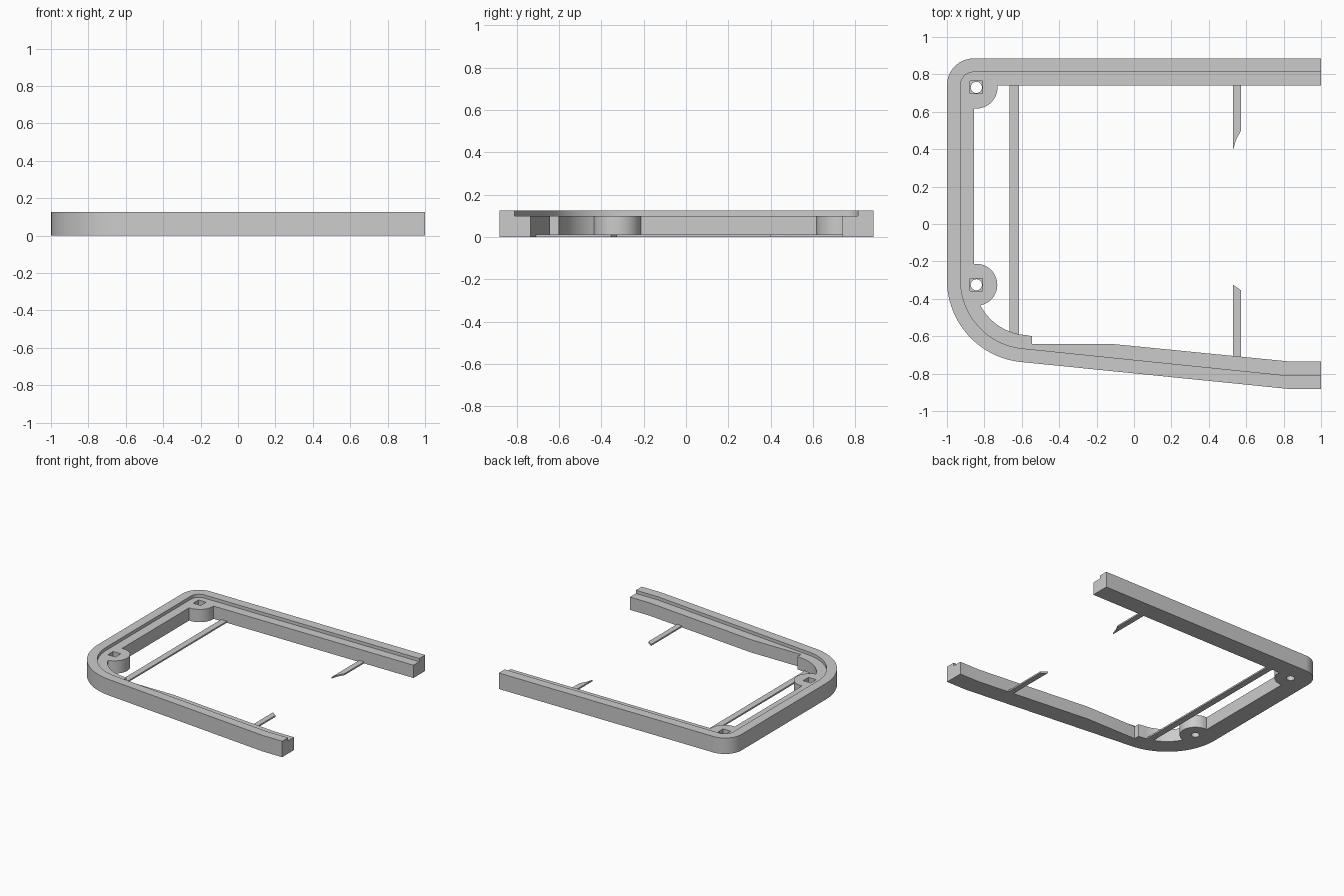
import bpy, bmesh
from math import cos, sin, radians

cube = bpy.data.objects.get("Cube")
if cube:
    bpy.data.objects.remove(cube, do_unlink=True)

HEIGHT, LEDGE, WEB = 0.125, 0.1, 0.012
LIP = 0.073
BOSSES = [(-0.843, 0.73), (-0.843, -0.325)]

grey = bpy.data.materials.new("plain grey")
grey.use_nodes = True
colour = (0.6, 0.6, 0.6, 1)
grey.diffuse_color = colour
grey.node_tree.nodes["Principled BSDF"].inputs["Base Color"].default_value = colour


def arc(cx, cy, r, start, end, steps=24):
    angles = [radians(start + (end - start) * i / steps) for i in range(steps + 1)]
    return [(cx + r * cos(a), cy + r * sin(a)) for a in angles]


def prism(name, outline, z0, z1):
    """Extrude a flat outline between two heights."""
    bm = bmesh.new()
    face = bm.faces.new([bm.verts.new((x, y, z0)) for x, y in outline])
    top = bmesh.ops.extrude_face_region(bm, geom=[face])["geom"]
    verts = [v for v in top if isinstance(v, bmesh.types.BMVert)]
    bmesh.ops.translate(bm, verts=verts, vec=(0, 0, z1 - z0))
    bmesh.ops.recalc_face_normals(bm, faces=bm.faces)
    mesh = bpy.data.meshes.new(name)
    bm.to_mesh(mesh)
    bm.free()
    mesh.materials.append(grey)
    obj = bpy.data.objects.new(name, mesh)
    bpy.context.collection.objects.link(obj)
    return obj


def activate(obj):
    bpy.ops.object.select_all(action="DESELECT")
    obj.select_set(True)
    bpy.context.view_layer.objects.active = obj


def cut(obj, cutter):
    activate(obj)
    mod = obj.modifiers.new("cut", "BOOLEAN")
    mod.operation, mod.solver, mod.object = "DIFFERENCE", "EXACT", cutter
    bpy.ops.object.modifier_apply(modifier=mod.name)
    bpy.data.objects.remove(cutter, do_unlink=True)


def rim_path(d):
    """Outer edge moved inwards by d, from back end round to front end."""
    return ([(1, 0.885 - d)]
            + arc(-0.857, 0.742, 0.143 - d, 90, 180)
            + arc(-0.56, -0.3, 0.44 - d, 180, 264.2, 32)
            + [(0.83 - 0.3 * d, -0.882 + d), (1, -0.882 + d)])


# Frame body with screw bosses, stepped inner edge and ledge
inner = ([(1, 0.74)]
         + arc(*BOSSES[0], 0.113, 5, -96)
         + arc(*BOSSES[1], 0.112, 96, -78 + 0, 32)
         + arc(-0.56, -0.3, 0.294, 207.5, 264.2)
         + [(-0.545, -0.6), (-0.545, -0.642), (-0.11, -0.642),
            (0.83, -0.735), (1, -0.735)])
frame = prism("frame_body", rim_path(0) + inner[::-1], 0, LEDGE)

# Screw holes with square nut pockets
for x, y in BOSSES:
    cut(frame, prism("hole_cutter", arc(x, y, 0.03, 0, 345, 23), -0.05, 0.2))
    cut(frame, prism("pocket_cutter", arc(x, y, 0.047, 45, 315, 3), 0.05, 0.2))

# Raised outer lip
lip = prism("outer_lip", rim_path(0) + rim_path(LIP)[::-1], LEDGE, HEIGHT)

# Thin cross bar and two broken stubs
prism("cross_bar", [(-0.665, -0.6), (-0.615, -0.62), (-0.615, 0.75), (-0.665, 0.75)], 0, WEB)
prism("back_stub", [(0.53, 0.75), (0.53, 0.4), (0.548, 0.455), (0.573, 0.5), (0.573, 0.75)], 0, WEB)
prism("front_stub", [(0.53, -0.72), (0.573, -0.72), (0.573, -0.355), (0.53, -0.325)], 0, WEB)

for obj in (frame, lip):
    activate(obj)
    bpy.ops.object.shade_smooth_by_angle(angle=radians(25))
